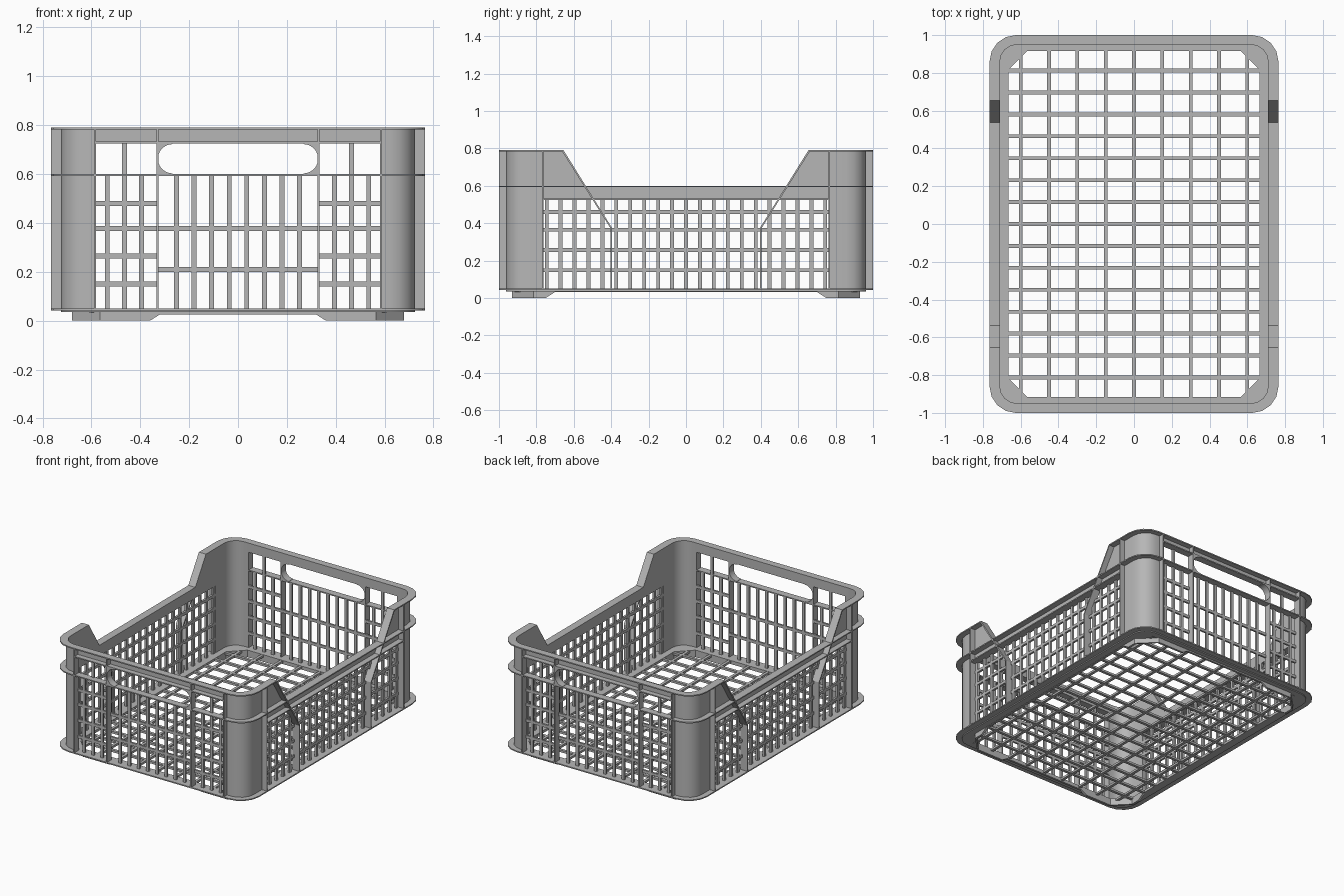
import bpy, bmesh, math

cube = bpy.data.objects.get("Cube")
if cube:
    bpy.data.objects.remove(cube, do_unlink=True)

grey = bpy.data.materials.new("grey_plastic")
grey.use_nodes = True
grey.diffuse_color = (0.47, 0.47, 0.47, 1)
grey.node_tree.nodes["Principled BSDF"].inputs["Base Color"].default_value = grey.diffuse_color

# Main dimensions: wall inner / wall outer / flange outer half sizes, heights
WX, WY = 0.71, 0.95
OX, OY = 0.725, 0.963
FX, FY = 0.765, 1.0
FLOOR, MID, TOP = 0.05, 0.6, 0.79
T = 0.008            # flange and rib thickness
BAR = 0.01           # half width of a grid bar
POST_X, POST_Y, RIB_X, RIB_Y = 0.585, 0.765, 0.33, 0.4


def prism(bm, pts, axis, a, b):
    """Extrude a 2D polygon along an axis from a to b."""
    def place(p, d):
        return {"x": (d, *p), "y": (p[0], d, p[1]), "z": (*p, d)}[axis]
    lo = [bm.verts.new(place(p, a)) for p in pts]
    hi = [bm.verts.new(place(p, b)) for p in pts]
    bm.faces.new(lo)
    bm.faces.new(hi[::-1])
    for i in range(len(pts)):
        j = (i + 1) % len(pts)
        bm.faces.new((lo[i], hi[i], hi[j], lo[j]))


def box(bm, x0, x1, y0, y1, z0, z1):
    prism(bm, [(x0, y0), (x1, y0), (x1, y1), (x0, y1)], "z", z0, z1)


def corner_path(hx, hy, r, x0, y0, straight=False, n=4):
    """Quarter outline from (x0, hy) round the corner to (hx, y0)."""
    pts = [(x0, hy)]
    for i in range(n + 1):
        t = i / n
        if straight:
            pts.append((hx - r + r * t, hy - r * t))
        else:
            a = t * math.pi / 2
            pts.append((hx - r + r * math.sin(a), hy - r + r * math.cos(a)))
    return pts + [(hx, y0)]


def strip(bm, outer, inner, z0, z1):
    """Solid band between two matching paths."""
    rows = [[bm.verts.new((o[0], o[1], z0)), bm.verts.new((o[0], o[1], z1)),
             bm.verts.new((i[0], i[1], z1)), bm.verts.new((i[0], i[1], z0))]
            for o, i in zip(outer, inner)]
    for a, b in zip(rows, rows[1:]):
        for k in range(4):
            bm.faces.new((a[k], a[k - 1], b[k - 1], b[k]))
    bm.faces.new(rows[0])
    bm.faces.new(rows[-1][::-1])


def part(name, bm, mirror=""):
    bmesh.ops.recalc_face_normals(bm, faces=bm.faces)
    me = bpy.data.meshes.new(name)
    bm.to_mesh(me)
    bm.free()
    ob = bpy.data.objects.new(name, me)
    bpy.context.collection.objects.link(ob)
    me.materials.append(grey)
    bpy.ops.object.select_all(action="DESELECT")
    ob.select_set(True)
    bpy.context.view_layer.objects.active = ob
    bpy.ops.object.shade_smooth_by_angle(angle=math.radians(30))
    if mirror:
        mod = ob.modifiers.new("mirror", "MIRROR")
        mod.use_axis = ["x" in mirror, "y" in mirror, False]
        mod.use_mirror_merge = False


# Curved corner walls
bm = bmesh.new()
strip(bm, corner_path(OX, OY, 0.105, POST_X, POST_Y),
      corner_path(WX, WY, 0.09, POST_X, POST_Y), FLOOR, TOP)
part("corner_walls", bm, "xy")

# Flanges around the outside
for name, x0, y0, z in (("bottom_flange", 0, 0, FLOOR),
                        ("middle_flange", RIB_X, 0, MID),
                        ("top_flange", 0, 0.66, TOP)):
    bm = bmesh.new()
    strip(bm, corner_path(FX, FY, 0.14, x0, y0),
          corner_path(WX, WY, 0.09, x0, y0), z - T, z)
    part(name, bm, "xy")

# Floor border with a chamfered opening
bm = bmesh.new()
strip(bm, corner_path(OX, OY, 0.105, 0, 0),
      corner_path(0.665, 0.915, 0.1, 0, 0, straight=True), 0.035, FLOOR)
part("floor_border", bm, "xy")

# Floor grid
bm = bmesh.new()
for i in range(-4, 5):
    box(bm, i * 0.15 - BAR, i * 0.15 + BAR, -0.918, 0.918, 0.033, 0.048)
for i in range(-7, 8):
    box(bm, -0.668, 0.668, i * 0.116 - BAR, i * 0.116 + BAR, 0.033, 0.048)
part("floor_grid", bm)

# Base skirt that drops into feet at the corners
bm = bmesh.new()
prism(bm, [(0, 0.04), (0, 0.025), (0.32, 0.025), (0.36, 0), (0.565, 0), (0.565, 0.04)],
      "y", 0.915, 0.93)
prism(bm, [(0, 0.04), (0, 0.032), (0.7, 0.032), (0.75, 0), (0.815, 0), (0.815, 0.04)],
      "x", 0.665, 0.68)
prism(bm, [(0.565, 0.93), (0.68, 0.815), (0.665, 0.815), (0.565, 0.915)], "z", 0, 0.04)
part("base_feet", bm, "xy")

# End walls: top band, ledge and handle sill
bm = bmesh.new()
box(bm, -POST_X, POST_X, WY, OY, 0.725, TOP)
box(bm, -POST_X, POST_X, WY, FY, 0.725, 0.725 + T)
box(bm, -RIB_X, RIB_X, WY, FY, MID - T, MID)
part("end_bands", bm, "y")

# Rounded ends of the handle slots
bm = bmesh.new()
for s in (-1, 1):
    cx, cz, r = RIB_X - 0.062, 0.6625, 0.06
    arc = [(cx + r * math.sin(a), cz + s * r * math.cos(a))
           for a in (k * math.pi / 12 for k in range(7))]
    edge = cz + s * 0.0625
    prism(bm, arc + [(RIB_X, cz), (RIB_X, edge), (cx, edge)], "y", WY, FY)
part("handle_slot_ends", bm, "xy")

# End wall grids
bm = bmesh.new()
for i in range(-4, 4):
    x = (i + 0.5) * 0.072
    box(bm, x - BAR, x + BAR, WY, OY, FLOOR, MID - T)
for z in (0.21, 0.377):
    box(bm, -RIB_X, RIB_X, WY, OY, z - BAR, z + BAR)
part("end_middle_grid", bm, "y")

bm = bmesh.new()
for x, top in ((0.395, MID), (0.465, 0.727), (0.535, MID)):
    box(bm, x - BAR, x + BAR, WY, OY, FLOOR, top)
for z in (0.15, 0.265, 0.377, 0.48):
    box(bm, RIB_X, POST_X, WY, OY, z - BAR, z + BAR)
part("end_outer_grid", bm, "xy")

# Upright ribs
bm = bmesh.new()
for x in (RIB_X, POST_X):
    box(bm, x - T / 2, x + T / 2, WY, FY, FLOOR, TOP)
box(bm, WX, FX, POST_Y - T / 2, POST_Y + T / 2, FLOOR, TOP)
part("upright_ribs", bm, "xy")

# Long side walls: band, ledge and grid
bm = bmesh.new()
box(bm, WX, OX, -POST_Y, POST_Y, 0.53, MID)
box(bm, WX, FX, -POST_Y, POST_Y, 0.525, 0.525 + T)
part("side_bands", bm, "x")

bm = bmesh.new()
for i in range(-10, 11):
    y = i * 0.0745
    box(bm, WX, OX, y - BAR, y + BAR, FLOOR, 0.53)
for z in (0.148, 0.257, 0.365, 0.46):
    box(bm, WX, OX, -POST_Y, POST_Y, z - BAR, z + BAR)
part("side_grid", bm, "x")

# Raised side panels with the sloping rib that runs down to the floor
bm = bmesh.new()
prism(bm, [(0.535, MID - T), (0.66, TOP), (POST_Y, TOP), (POST_Y, MID - T)], "x", WX, OX)
part("side_shoulders", bm, "xy")

bm = bmesh.new()
prism(bm, [(RIB_Y - T / 2, FLOOR), (RIB_Y - T / 2, 0.375), (0.655, TOP), (0.666, TOP),
           (RIB_Y + T / 2, 0.373), (RIB_Y + T / 2, FLOOR)], "x", WX, FX)
part("sloping_ribs", bm, "xy")
